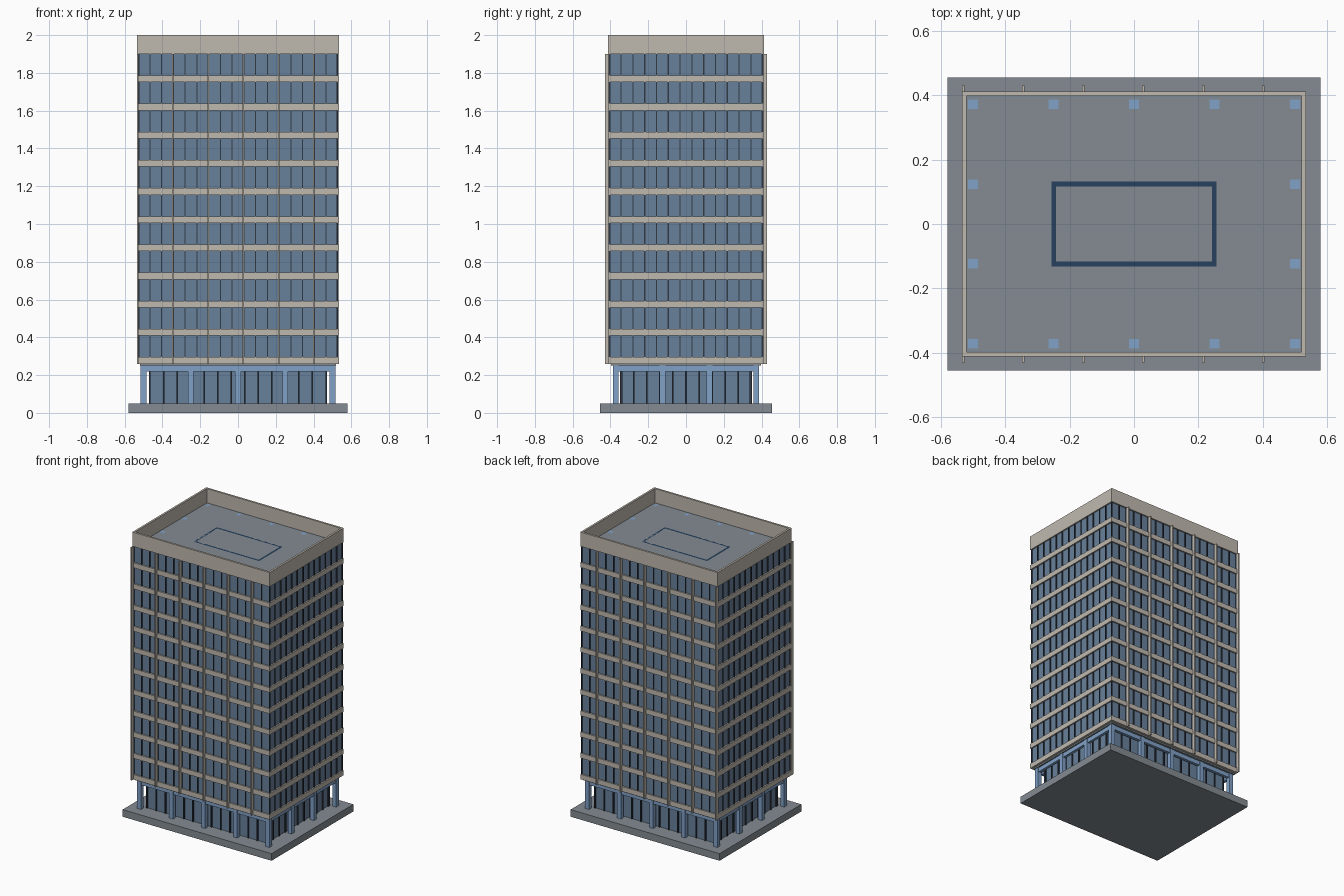
import bpy, bmesh

if "Cube" in bpy.data.objects:
    bpy.data.objects.remove(bpy.data.objects["Cube"])

def material(name, rgb):
    m = bpy.data.materials.new(name)
    m.diffuse_color = (*rgb, 1)
    m.use_nodes = True
    m.node_tree.nodes["Principled BSDF"].inputs["Base Color"].default_value = m.diffuse_color
    return m

BEIGE = material("stone", (0.53, 0.49, 0.43))
GLASS = material("glass", (0.14, 0.22, 0.33))
DARK = material("dark_frame", (0.03, 0.04, 0.06))
STEEL = material("blue_steel", (0.22, 0.36, 0.58))
CORE = material("core_wall", (0.02, 0.05, 0.11))
GREY = material("concrete", (0.23, 0.26, 0.29))

def build(name, boxes, mat):
    """One object from boxes given as (x0, x1, y0, y1, z0, z1)."""
    bm = bmesh.new()
    for x0, x1, y0, y1, z0, z1 in boxes:
        vs = bmesh.ops.create_cube(bm, size=1)["verts"]
        for v in vs:
            v.co = ((x0 + x1) / 2 + v.co.x * (x1 - x0),
                    (y0 + y1) / 2 + v.co.y * (y1 - y0),
                    (z0 + z1) / 2 + v.co.z * (z1 - z0))
    me = bpy.data.meshes.new(name)
    bm.to_mesh(me)
    bm.free()
    me.materials.append(mat)
    ob = bpy.data.objects.new(name, me)
    bpy.context.collection.objects.link(ob)
    return ob

def ring(hx, hy, t, z0, z1):
    """Four walls around a rectangle, t thick inwards."""
    return [(-hx, hx, -hy, -hy + t, z0, z1), (-hx, hx, hy - t, hy, z0, z1),
            (-hx, -hx + t, -hy + t, hy - t, z0, z1), (hx - t, hx, -hy + t, hy - t, z0, z1)]

def mullions(hx, hy, nx, ny, w, d, z0, z1):
    """Upright bars spread evenly along all four faces."""
    out = []
    for i in range(nx + 1):
        x = -hx + w / 2 + (2 * hx - w) * i / nx
        for s in (-1, 1):
            a, b = sorted((s * hy, s * (hy - d)))
            out.append((x - w / 2, x + w / 2, a, b, z0, z1))
    for i in range(1, ny):
        y = -hy + w / 2 + (2 * hy - w) * i / ny
        for s in (-1, 1):
            a, b = sorted((s * hx, s * (hx - d)))
            out.append((a, b, y - w / 2, y + w / 2, z0, z1))
    return out

HX, HY = 0.535, 0.412
Z0, ZTOP, FLOORS = 0.26, 1.90, 11
STEP = (ZTOP - Z0) / FLOORS

# Plinth
build("base_slab", [(-0.58, 0.58, -0.455, 0.455, 0, 0.05)], GREY)

# Columns around the perimeter and the beams joining them
xs = [-0.5, -0.25, 0, 0.25, 0.5]
ys = [-0.372, -0.124, 0.124, 0.372]
spots = [(x, y) for x in xs for y in ys if abs(x) == 0.5 or abs(y) == 0.372]
build("columns", [(x - .015, x + .015, y - .015, y + .015, 0.05, ZTOP) for x, y in spots], STEEL)
build("perimeter_beams", ring(0.51, 0.382, 0.02, 0.22, 0.25), STEEL)

# Recessed lobby
build("lobby_glass", ring(0.462, 0.342, 0.01, 0.05, 0.25), GLASS)
build("lobby_mullions", mullions(0.47, 0.35, 13, 10, 0.008, 0.014, 0.05, 0.25), DARK)

# Service core
build("core_walls", ring(0.257, 0.132, 0.015, 0.05, ZTOP), CORE)

# Floor plates and roof deck
build("floor_slabs", [(-0.52, 0.52, -0.396, 0.396, Z0 + i * STEP - (0.01 if i == 0 else 0.02),
                       Z0 + i * STEP + (0.01 if i == 0 else 0)) for i in range(FLOORS + 1)], GREY)

# Spandrel bands, one per storey
bands = []
for i in range(FLOORS):
    bands += ring(HX, HY, 0.016, Z0 + i * STEP, Z0 + i * STEP + 0.035)
build("spandrel_bands", bands, BEIGE)

# Curtain wall glass and mullions
build("tower_glass", ring(0.525, 0.402, 0.006, Z0 + 0.01, ZTOP), GLASS)
build("tower_mullions", mullions(0.532, 0.409, 17, 13, 0.006, 0.010, Z0 + 0.01, ZTOP), DARK)

# Deep fins on the front and back
fins = []
for i in range(6):
    x = -0.531 + i * 0.1865
    for s in (-1, 1):
        a, b = sorted((s * 0.405, s * 0.43))
        fins.append((x - .004, x + .004, a, b, Z0, ZTOP))
build("facade_fins", fins, BEIGE)

# Parapet
build("parapet", ring(HX, HY, 0.014, ZTOP, 2.0), BEIGE)
